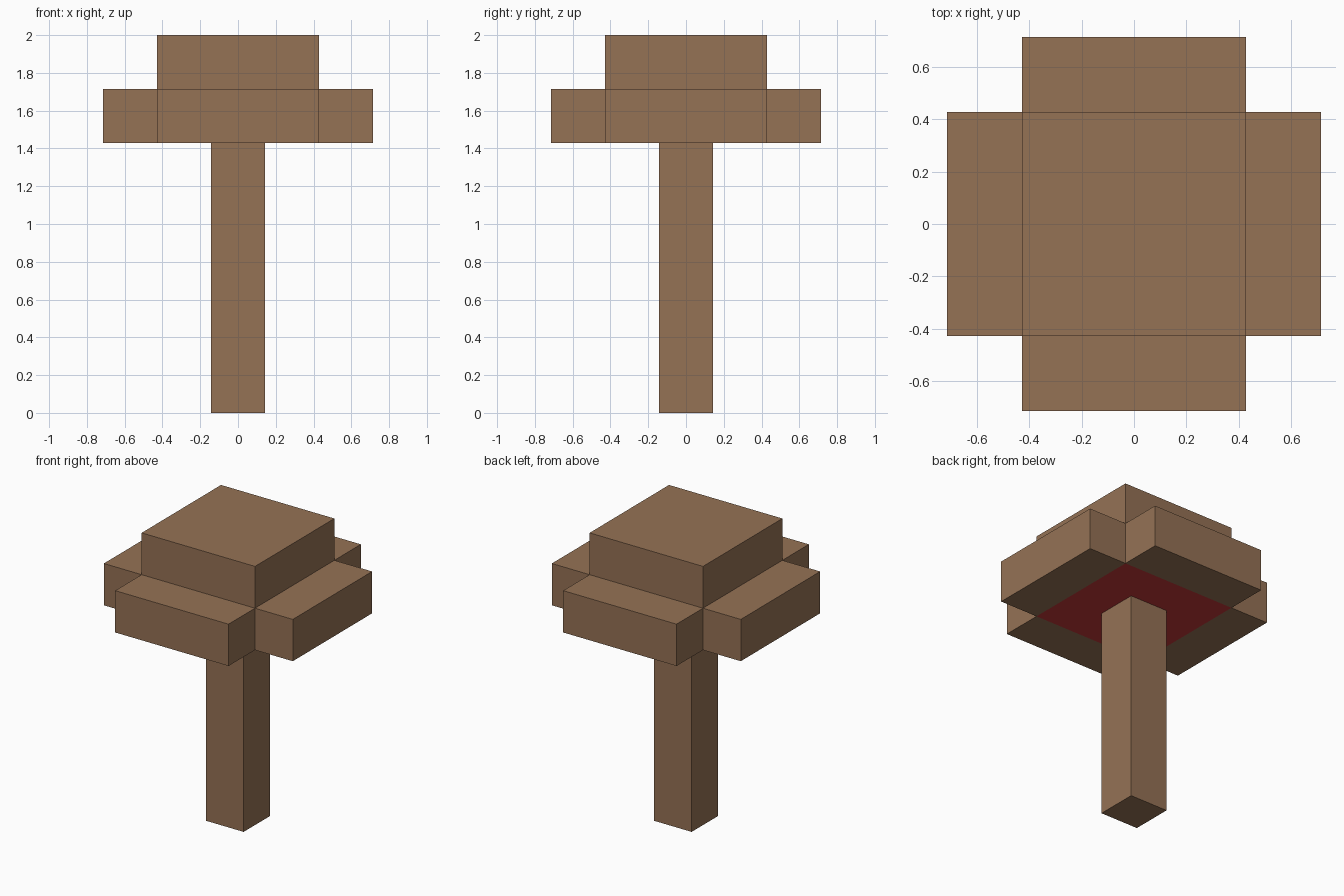
import bpy
import bmesh
from mathutils import Matrix, Vector

cube = bpy.data.objects.get("Cube")
if cube:
    bpy.data.objects.remove(cube, do_unlink=True)

U = 2 / 7  # one block; the model is seven blocks tall


def material(name, rgb):
    mat = bpy.data.materials.new(name)
    mat.use_nodes = True
    color = (*rgb, 1)
    mat.diffuse_color = color
    mat.node_tree.nodes["Principled BSDF"].inputs["Base Color"].default_value = color
    return mat


brown = material("brown", (0.30, 0.168, 0.091))
red = material("red", (0.546, 0.041, 0.041))


def box(size, center):
    bm = bmesh.new()
    matrix = Matrix.Translation(center) @ Matrix.Diagonal((*size, 1))
    bmesh.ops.create_cube(bm, size=1, matrix=matrix)
    return bm


def finish(bm, name, materials):
    bmesh.ops.recalc_face_normals(bm, faces=bm.faces)
    mesh = bpy.data.meshes.new(name)
    bm.to_mesh(mesh)
    bm.free()
    for mat in materials:
        mesh.materials.append(mat)
    obj = bpy.data.objects.new(name, mesh)
    bpy.context.collection.objects.link(obj)


# Stem: square post under the cap
finish(box((U, U, 5 * U), (0, 0, 2.5 * U)), "stem", [brown])

# Cap: square slab with a block pushed out of every face but the underside
bm = box((3 * U, 3 * U, U), (0, 0, 5.5 * U))
bm.normal_update()
underside = min(bm.faces, key=lambda f: f.normal.z)
for face in [f for f in bm.faces if f is not underside]:
    offset = Vector(face.normal) * U
    result = bmesh.ops.extrude_face_region(bm, geom=[face])
    verts = [v for v in result["geom"] if isinstance(v, bmesh.types.BMVert)]
    bmesh.ops.translate(bm, verts=verts, vec=offset)
    if face.is_valid:
        bm.faces.remove(face)

# Red gills: the central square of the underside
bm.normal_update()
for face in bm.faces:
    center = face.calc_center_median()
    is_gills = center.z < 5.1 * U and center.xy.length < 0.1 * U
    face.material_index = 1 if is_gills else 0
finish(bm, "cap", [brown, red])
